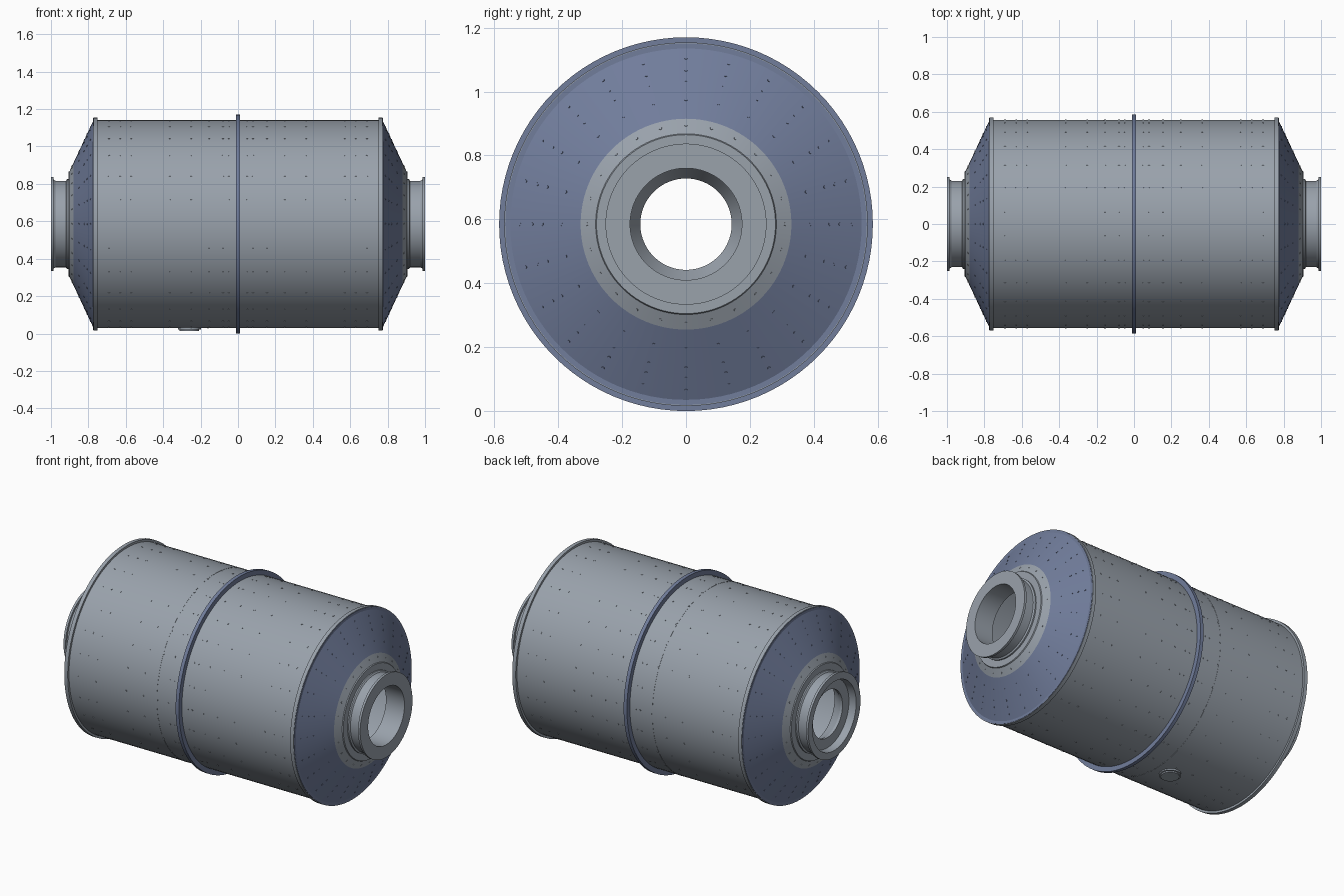
import bpy, bmesh, math
from mathutils import Vector, Matrix

if "Cube" in bpy.data.objects:
    bpy.data.objects.remove(bpy.data.objects["Cube"], do_unlink=True)

AXIS_Z = 0.585
SHELL_R = 0.556


def material(name, rgb):
    m = bpy.data.materials.new(name)
    m.use_nodes = True
    m.diffuse_color = (*rgb, 1)
    m.node_tree.nodes["Principled BSDF"].inputs["Base Color"].default_value = (*rgb, 1)
    return m


GREY = material("steel grey", (0.32, 0.36, 0.41))
BLUE = material("slate blue", (0.165, 0.205, 0.33))


def finish(name, bm, mat):
    bmesh.ops.recalc_face_normals(bm, faces=bm.faces)
    mesh = bpy.data.meshes.new(name)
    bm.to_mesh(mesh)
    bm.free()
    mesh.materials.append(mat)
    ob = bpy.data.objects.new(name, mesh)
    bpy.context.collection.objects.link(ob)
    bpy.ops.object.select_all(action="DESELECT")
    ob.select_set(True)
    bpy.context.view_layer.objects.active = ob
    bpy.ops.object.shade_smooth_by_angle(angle=math.radians(25))
    return ob


def revolve(name, profile, mat, side=1, segments=96):
    """Turn a closed (x, radius) outline around the drum axis."""
    bm = bmesh.new()
    rings = []
    for i in range(segments):
        a = math.tau * i / segments
        rings.append([bm.verts.new((side * x, r * math.sin(a), AXIS_Z + r * math.cos(a)))
                      for x, r in profile])
    n = len(profile)
    for i in range(segments):
        p, q = rings[i], rings[(i + 1) % segments]
        for j in range(n):
            k = (j + 1) % n
            bm.faces.new((p[j], p[k], q[k], q[j]))
    return finish(name, bm, mat)


def band(name, x0, x1, r_in, r_out, mat):
    return revolve(name, [(x0, r_in), (x0, r_out), (x1, r_out), (x1, r_in)], mat)


def bolts(name, rows, count, offset, mat, size=0.005, height=0.002):
    """Rings of bolt heads; each row is (x, radius, outward direction in x and r)."""
    bm = bmesh.new()
    for x, r, nx, nr in rows:
        for i in range(count):
            a = math.tau * (i + offset) / count
            s, c = math.sin(a), math.cos(a)
            normal = Vector((nx, nr * s, nr * c)).normalized()
            turn = normal.to_track_quat("Z", "Y").to_matrix().to_4x4()
            place = Matrix.Translation((x, r * s, AXIS_Z + r * c)) @ turn
            bmesh.ops.create_cone(bm, cap_ends=True, segments=6, radius1=size,
                                  radius2=size, depth=height * 2, matrix=place)
    return finish(name, bm, mat)


# Drum: hollow shell, seam strip, middle joint flange
band("drum_shell", -0.76, 0.76, 0.54, SHELL_R, GREY)
band("seam_strip", -0.163, -0.157, 0.55, SHELL_R + 0.001, GREY)
band("middle_flange", -0.011, 0.011, 0.55, 0.585, BLUE)


def cone_x(r):
    return 0.775 + (0.55 - r) * 0.47


# Parts shared by both ends
for side, label in ((1, "left"), (-1, "right")):
    revolve(label + "_rim_flange",
            [(0.75, 0.54), (0.75, 0.569), (0.773, 0.569), (0.773, 0.54)], GREY, side)
    revolve(label + "_end_cone",
            [(0.765, 0.53), (0.765, 0.566), (0.775, 0.566), (0.775, 0.55),
             (cone_x(0.33), 0.33), (cone_x(0.33) - 0.025, 0.33)], BLUE, side)
    revolve(label + "_cone_collar",
            [(0.85, 0.33), (cone_x(0.33), 0.33), (cone_x(0.283), 0.283),
             (0.906, 0.28), (0.906, 0.20), (0.875, 0.20)], GREY, side)

# Trunnions: hollow necks with end flanges, differing in their bores
neck = [(0.89, 0.24), (0.914, 0.24), (0.92, 0.231), (0.975, 0.231), (0.986, 0.238),
        (0.986, 0.252), (1.0, 0.252)]
revolve("left_trunnion", neck + [(1.0, 0.175), (0.875, 0.175), (0.875, 0.22)], GREY, 1)
revolve("right_trunnion", neck + [(1.0, 0.21), (0.955, 0.205), (0.955, 0.143),
                                  (0.94, 0.143), (0.875, 0.18), (0.875, 0.22)], GREY, -1)

# Bolt rows on the drum
half = (0.05, 0.08, 0.155, 0.25, 0.365, 0.57, 0.63, 0.69)
rows = [(s * x, SHELL_R, 0, 1) for s in (1, -1) for x in half]
bolts("drum_bolts", rows, 26, 0.5, GREY)

# Bolt rows on the end cones
cone_rows = [(s * cone_x(r), r, s, 0.47) for s in (1, -1)
             for r in (0.52, 0.482, 0.45, 0.39)]
bolts("cone_bolts", cone_rows, 24, 0, BLUE)
bolts("collar_bolts", [(s * cone_x(0.31), 0.31, s, 0.47) for s in (1, -1)], 24, 0, GREY)

# Access hatch under the drum
bm = bmesh.new()
for radius, low, high in ((0.062, 0.022, 0.045), (0.052, 0.014, 0.03)):
    bmesh.ops.create_cone(bm, cap_ends=True, segments=32, radius1=radius, radius2=radius,
                          depth=high - low,
                          matrix=Matrix.Translation((-0.26, 0, (low + high) / 2)))
finish("bottom_hatch", bm, GREY)
